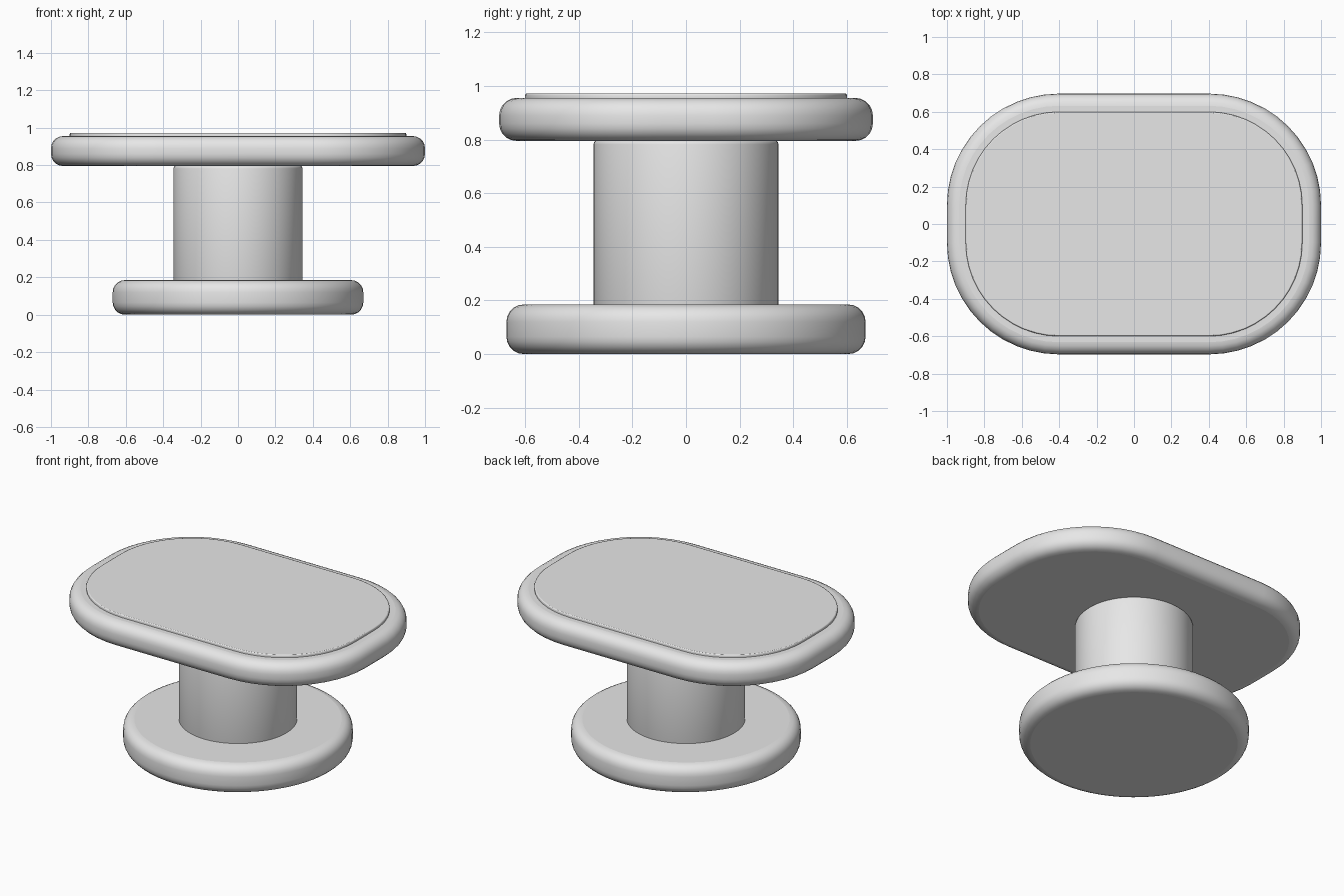
import bpy, bmesh, math

if "Cube" in bpy.data.objects:
    bpy.data.objects.remove(bpy.data.objects["Cube"])

grey = bpy.data.materials.new("light grey")
grey.diffuse_color = (0.8, 0.8, 0.8, 1.0)
grey.use_nodes = True
grey.node_tree.nodes["Principled BSDF"].inputs["Base Color"].default_value = grey.diffuse_color


def outline(cx, cy, r, steps):
    """Rounded rectangle made of four corner arcs; a circle when cx = cy = 0."""
    pts = []
    for q, (sx, sy) in enumerate([(1, 1), (-1, 1), (-1, -1), (1, -1)]):
        last = steps + 1 if cx else steps
        for i in range(last):
            a = (q + i / steps) * math.pi / 2
            pts.append((sx * cx + r * math.cos(a), sy * cy + r * math.sin(a)))
    return pts


def slab(name, cx, cy, r, z0, z1, bevel, segs, steps):
    """Stack offset outlines into a slab with rounded rims and flat caps."""
    arc = [math.pi / 2 * i / segs for i in range(segs + 1)]
    prof = [(r - bevel + bevel * math.sin(a), z0 + bevel - bevel * math.cos(a)) for a in arc]
    prof += [(r - bevel + bevel * math.cos(a), z1 - bevel + bevel * math.sin(a)) for a in arc]
    bm = bmesh.new()
    rings = [[bm.verts.new((x, y, z)) for x, y in outline(cx, cy, rad, steps)]
             for rad, z in prof]
    n = len(rings[0])
    for lo, hi in zip(rings, rings[1:]):
        for i in range(n):
            j = (i + 1) % n
            bm.faces.new((lo[i], lo[j], hi[j], hi[i])).smooth = True
    bm.faces.new(rings[0][::-1])
    bm.faces.new(rings[-1])
    mesh = bpy.data.meshes.new(name)
    bm.to_mesh(mesh)
    bm.free()
    mesh.materials.append(grey)
    obj = bpy.data.objects.new(name, mesh)
    bpy.context.collection.objects.link(obj)
    return obj


# round foot and column
slab("base", 0, 0, 0.67, 0.0, 0.185, 0.065, 5, 16)
slab("column", 0, 0, 0.345, 0.165, 0.797, 0.015, 3, 16)
# oblong top with a thin raised panel
slab("table_top", 0.4, 0.1, 0.597, 0.795, 0.955, 0.065, 5, 12)
slab("top_panel", 0.4, 0.1, 0.5, 0.94, 0.972, 0.006, 2, 12)

# exact overall length of 2 units
top = bpy.data.objects["table_top"]
for v in top.data.vertices:
    v.co.x *= 1.0 / 0.997
